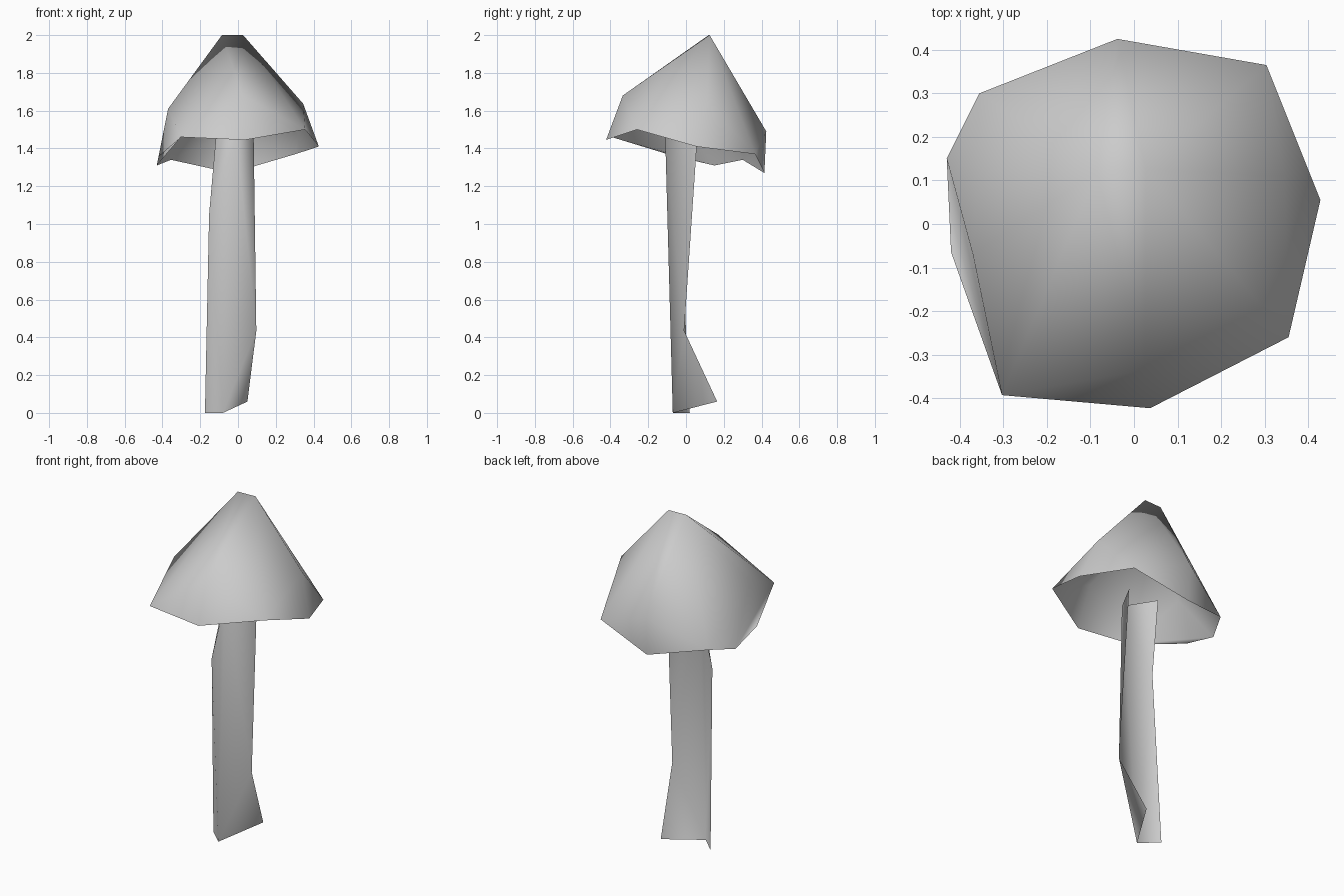
import bpy
import bmesh

# Remove the default cube
default_cube = bpy.data.objects.get("Cube")
if default_cube:
    bpy.data.objects.remove(default_cube, do_unlink=True)


def make_material(name, level):
    material = bpy.data.materials.new(name)
    material.use_nodes = True
    colour = (level, level, level, 1)
    material.diffuse_color = colour
    shader = next(n for n in material.node_tree.nodes if n.type == "BSDF_PRINCIPLED")
    shader.inputs["Base Color"].default_value = colour
    return material


def make_sheet(name, triangles, material):
    """Build one open, smooth shell from triangles given by corner position."""
    bm = bmesh.new()
    corners = {}
    for triangle in triangles:
        for point in triangle:
            if point not in corners:
                corners[point] = bm.verts.new(point)
        face = bm.faces.new([corners[point] for point in triangle])
        face.smooth = True
    mesh = bpy.data.meshes.new(name)
    bm.to_mesh(mesh)
    bm.free()
    mesh.materials.append(material)
    part = bpy.data.objects.new(name, mesh)
    bpy.context.collection.objects.link(part)
    return part


grey = make_material("plain grey", .6)

# Cap rim: four corners with the drooping points between them
corner_back_left, corner_back_right = (.304, .365, 1.37), (-.355, .3, 1.34)
corner_front_right, corner_front_left = (-.303, -.393, 1.46), (.355, -.26, 1.5)
rim_left, rim_back, rim_front = (.428, .055, 1.41), (-.035, .415, 1.27), (.037, -.423, 1.445)
rim_right, rim_ear = (-.43, .15, 1.31), (-.42, -.065, 1.36)

# Cap top: one shoulder point per side and a short ridge at the peak
shoulder_left, shoulder_back = (.345, .112, 1.637), (-.038, .425, 1.49)
shoulder_right, shoulder_front = (-.37, -.07, 1.61), (.025, -.335, 1.68)
peak_left, peak_right = (.027, .125, 2), (-.085, .12, 2)

# Each shoulder is the hub of a closed fan over its own side
sides = {
    shoulder_left: [corner_front_left, rim_left, corner_back_left, peak_left],
    shoulder_back: [corner_back_left, rim_back, corner_back_right, peak_right, peak_left],
    shoulder_right: [corner_back_right, rim_right, corner_front_right, peak_right],
    shoulder_front: [corner_front_right, rim_front, corner_front_left, peak_left, peak_right],
}
cap_faces = [(rim_right, rim_ear, corner_front_right)]
for shoulder, ring in sides.items():
    cap_faces += [(a, b, shoulder) for a, b in zip(ring, ring[1:] + ring[:1])]
make_sheet("mushroom_cap", cap_faces, grey)

# Stem: a strip folded along its front, open at the back
fold_foot, fold_top = (-.08, -.07, 0), (-.008, -.11, 1.46)
left_foot, left_bend, left_top = (.05, .165, .06), (.097, -.01, .435), (.083, .06, 1.46)
right_foot, right_bend, right_top = (-.175, .02, 0), (-.153, -.028, 1.05), (-.117, .062, 1.46)

stem_faces = [
    (right_foot, fold_foot, right_bend),
    (fold_foot, fold_top, right_bend),
    (right_bend, fold_top, right_top),
    (fold_foot, left_foot, left_bend),
    (fold_foot, left_bend, fold_top),
    (left_bend, left_top, fold_top),
]
make_sheet("mushroom_stem", stem_faces, grey)
